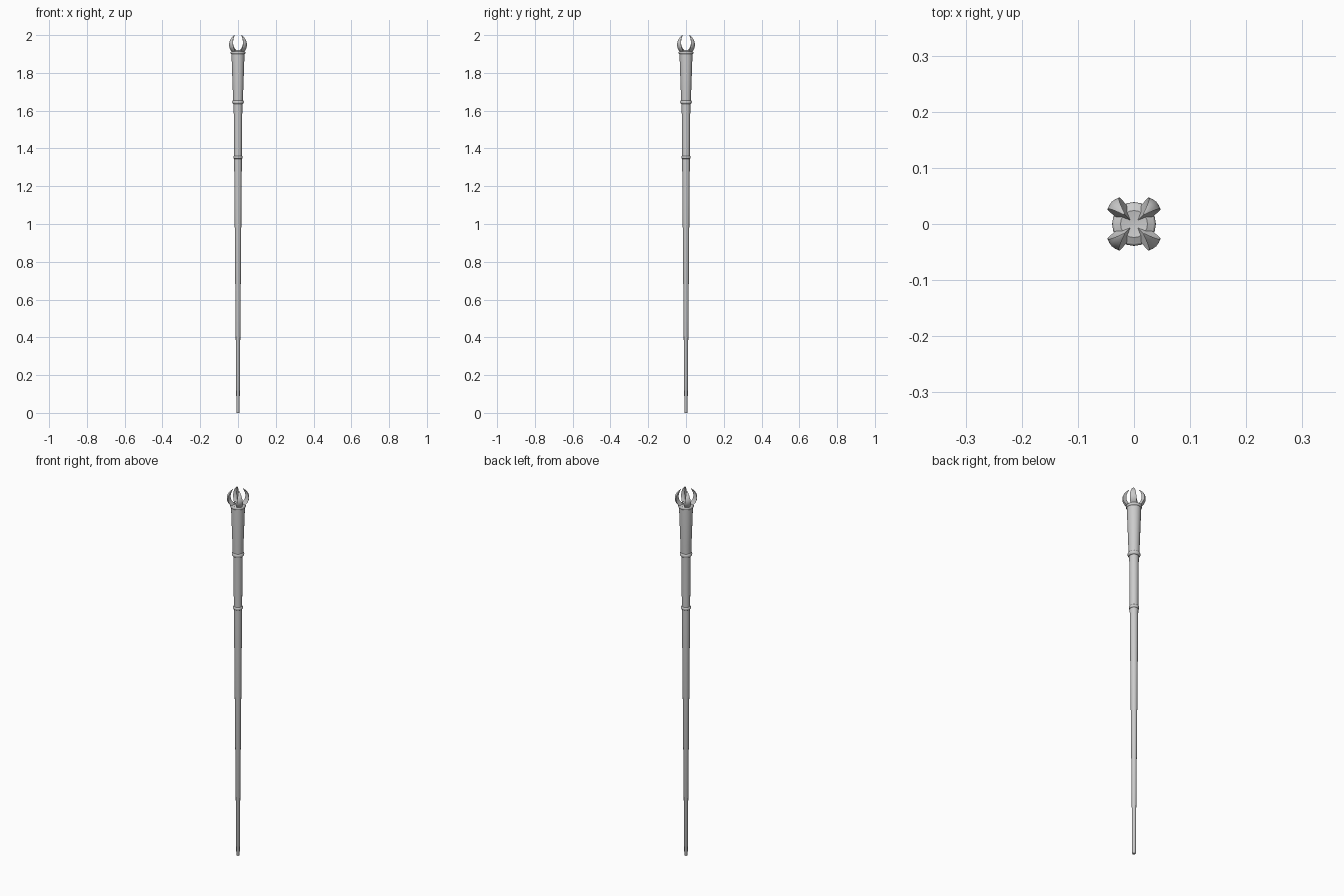
import bpy, bmesh, math

if "Cube" in bpy.data.objects:
    bpy.data.objects.remove(bpy.data.objects["Cube"])

SIDES = 20


def finish(name, bm):
    bmesh.ops.recalc_face_normals(bm, faces=bm.faces)
    me = bpy.data.meshes.new(name)
    bm.to_mesh(me)
    bm.free()
    ob = bpy.data.objects.new(name, me)
    bpy.context.collection.objects.link(ob)
    bpy.ops.object.select_all(action='DESELECT')
    ob.select_set(True)
    bpy.context.view_layer.objects.active = ob
    bpy.ops.object.shade_smooth_by_angle(angle=math.radians(35))
    return ob


def skin(bm, rings):
    """Bridge a list of equal-length vertex rings and cap both ends."""
    n = len(rings[0])
    for a, b in zip(rings, rings[1:]):
        for i in range(n):
            j = (i + 1) % n
            bm.faces.new((a[i], a[j], b[j], b[i]))
    bm.faces.new(rings[0][::-1])
    bm.faces.new(rings[-1])


def lathe(name, profile):
    bm = bmesh.new()
    rings = []
    for r, z in profile:
        rings.append([bm.verts.new((r * math.cos(2 * math.pi * i / SIDES),
                                    r * math.sin(2 * math.pi * i / SIDES), z))
                      for i in range(SIDES)])
    skin(bm, rings)
    return finish(name, bm)


def collar(name, r, z, bulge, h):
    steps = 6
    lathe(name, [(r + bulge * math.sin(math.pi * k / steps),
                  z - h * math.cos(math.pi * k / steps)) for k in range(steps + 1)])


# tapering shaft and flared upper grip
lathe("shaft", [(0.007, 0), (0.0085, 0.004), (0.0205, 1.35), (0.023, 1.645)])
lathe("grip", [(0.026, 1.645), (0.0275, 1.70), (0.0345, 1.90), (0.034, 1.912)])

# raised collars
collar("lower_collar", 0.020, 1.353, 0.005, 0.008)
collar("middle_collar", 0.024, 1.645, 0.007, 0.010)
collar("top_collar", 0.033, 1.907, 0.006, 0.008)

# claw base
lathe("claw_base", [(0.034, 1.908), (0.034, 1.915), (0.024, 1.920), (0.008, 1.917)])

# four curved claws on the diagonals: z, inner radius, outer radius, half width
STATIONS = [(1.910, 0.004, 0.030, 0.014), (1.920, 0.012, 0.041, 0.0150),
            (1.930, 0.025, 0.048, 0.0155), (1.942, 0.033, 0.0525, 0.0155),
            (1.955, 0.0365, 0.0535, 0.0145), (1.968, 0.0365, 0.051, 0.012),
            (1.980, 0.034, 0.0455, 0.009), (1.991, 0.0295, 0.0365, 0.0055),
            (2.000, 0.0235, 0.0255, 0.0015)]
for k in range(4):
    a = math.radians(45 + 90 * k)
    c, s = math.cos(a), math.sin(a)
    bm = bmesh.new()
    rings = []
    for z, ri, ro, w in STATIONS:
        section = [(ri, 0), (ro - 0.1 * w, w), (ro + 0.1 * w, w * 0.5), (ro + 0.18 * w, 0),
                   (ro + 0.1 * w, -w * 0.5), (ro - 0.1 * w, -w)]
        rings.append([bm.verts.new((u * c - v * s, u * s + v * c, z)) for u, v in section])
    skin(bm, rings)
    finish(f"claw_{k + 1}", bm)
